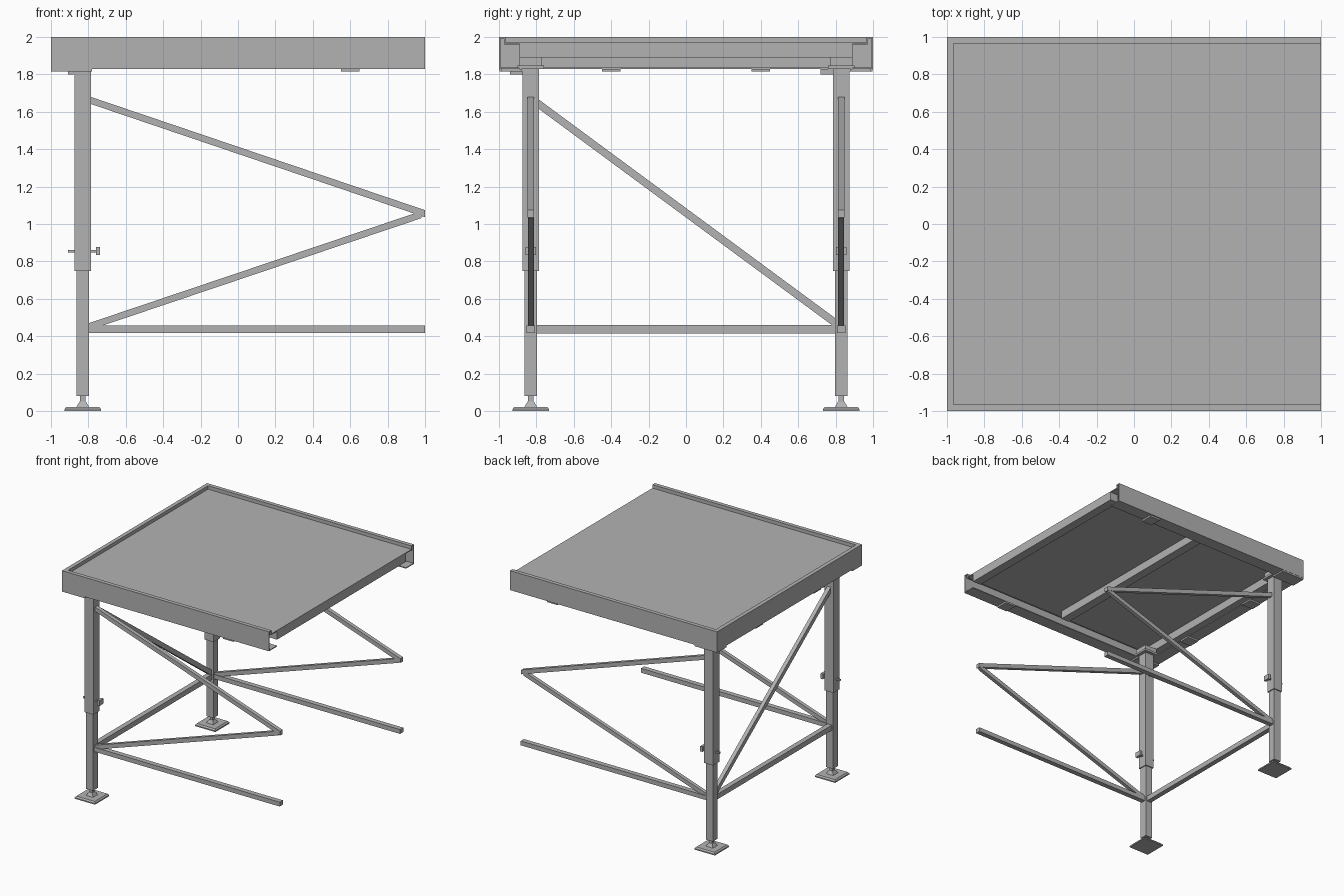
import bpy, bmesh
from mathutils import Vector

if "Cube" in bpy.data.objects:
    bpy.data.objects.remove(bpy.data.objects["Cube"], do_unlink=True)

grey = bpy.data.materials.new("steel_grey")
grey.use_nodes = True
COLOUR = (0.45, 0.45, 0.45, 1)
grey.diffuse_color = COLOUR
grey.node_tree.nodes["Principled BSDF"].inputs["Base Color"].default_value = COLOUR


def finish(name, bm):
    bmesh.ops.recalc_face_normals(bm, faces=bm.faces)
    mesh = bpy.data.meshes.new(name)
    bm.to_mesh(mesh)
    bm.free()
    mesh.materials.append(grey)
    obj = bpy.data.objects.new(name, mesh)
    bpy.context.collection.objects.link(obj)
    return obj


def box(name, x, y, z, top_scale=1.0):
    """Box from ranges; top_scale tapers the upper face."""
    bm = bmesh.new()
    bmesh.ops.create_cube(bm, size=1)
    for v in bm.verts:
        s = top_scale if v.co.z > 0 else 1.0
        v.co = [(r[0] + r[1]) / 2 + c * k * (r[1] - r[0])
                for r, c, k in zip((x, y, z), v.co, (s, s, 1))]
    return finish(name, bm)


def brace(name, a, b, across, width, depth):
    """Diagonal bar with upright cut ends; width is its vertical size."""
    bm = bmesh.new()
    side = Vector(across) * depth / 2
    up = Vector((0, 0, width / 2))
    rings = [[bm.verts.new(Vector(p) + s * side + t * up)
              for s, t in ((-1, -1), (1, -1), (1, 1), (-1, 1))] for p in (a, b)]
    for i in range(4):
        j = (i + 1) % 4
        bm.faces.new((rings[0][i], rings[0][j], rings[1][j], rings[1][i]))
    for ring in rings:
        bm.faces.new(ring)
    return finish(name, bm)


# Edge rail: channel profile (inset, height) swept round three sides
profile = [(0, 1.83), (0, 2), (.035, 2), (.035, 1.96), (.027, 1.96),
           (.027, 1.992), (.008, 1.992), (.008, 1.838), (.11, 1.838), (.11, 1.83)]
bm = bmesh.new()
loops = []
for d, z in profile:
    e = 1 - d
    loops.append([bm.verts.new((px, py, z)) for px, py in ((1, -e), (-e, -e), (-e, e), (1, e))])
for a, b in zip(loops, loops[1:] + loops[:1]):
    for i in range(3):
        bm.faces.new((a[i], a[i + 1], b[i + 1], b[i]))
for end in (0, 3):
    bm.faces.new([loop[end] for loop in loops])
finish("edge_rail", bm)

# Deck sheet and the joists below it
box("deck", (-.968, 1), (-.968, .968), (1.962, 1.97))
for name, x in (("outer_joist", -.93), ("middle_joist", 0), ("end_joist", .96)):
    box(name, (x - .04, x + .04), (-.89, .89), (1.89, 1.962))

# Clips under the rails
for s in (-1, 1):
    box("long_rail_clip", (.55, .65), sorted((s * .99, s * .88)), (1.815, 1.83))
    box("short_rail_clip", (-.99, -.88), (s * .4 - .05, s * .4 + .05), (1.815, 1.83))

LEG = -.83
for side, s in (("front", -1), ("back", 1)):
    y = s * .83

    def square(part, half, z, top=1.0):
        box(f"{side}_{part}", (LEG - half, LEG + half), (y - half, y + half), z, top)

    # Telescopic leg and foot
    square("leg_sleeve", .043, (.75, 1.83))
    square("leg_inner", .034, (.08, .76))
    square("foot_base", .098, (0, .01))
    square("foot_plate", .098, (.01, .022), .9)
    square("foot_socket", .035, (.02, .05), .5)
    square("foot_screw", .014, (.02, .085))

    # Clamp at the leg head
    square("head_plate", .07, (1.83, 1.848))
    square("head_post", .06, (1.845, 1.89))
    box(f"{side}_corner_plate", (-1, -.78), sorted((s * .87, s * .998)), (1.816, 1.83))
    box(f"{side}_clamp_block", (-.91, -.88), (y - .11, y - .04), (1.8, 1.83))

    # Locking screw
    box(f"{side}_lock_pin", (-.91, -.75), (y - .007, y + .007), (.848, .862))
    box(f"{side}_lock_knob", (-.76, -.738), (y - .028, y + .028), (.833, .878))

    # Long rail and the two diagonals that meet at the open end
    box(f"{side}_lower_rail", (-.8, 1), (y - .022, y + .022), (.418, .456))
    brace(f"{side}_upper_brace", (-.8, y, 1.665), (1, y, 1.055), (0, 1, 0), .038, .034)
    brace(f"{side}_lower_brace", (-.8, y, .45), (.98, y, 1.05), (0, 1, 0), .038, .032)

# Frame between the two legs
box("cross_rail", (LEG - .022, LEG + .022), (-.81, .81), (.415, .46))
brace("cross_brace", (LEG, -.8, 1.65), (LEG, .8, .47), (1, 0, 0), .05, .034)
